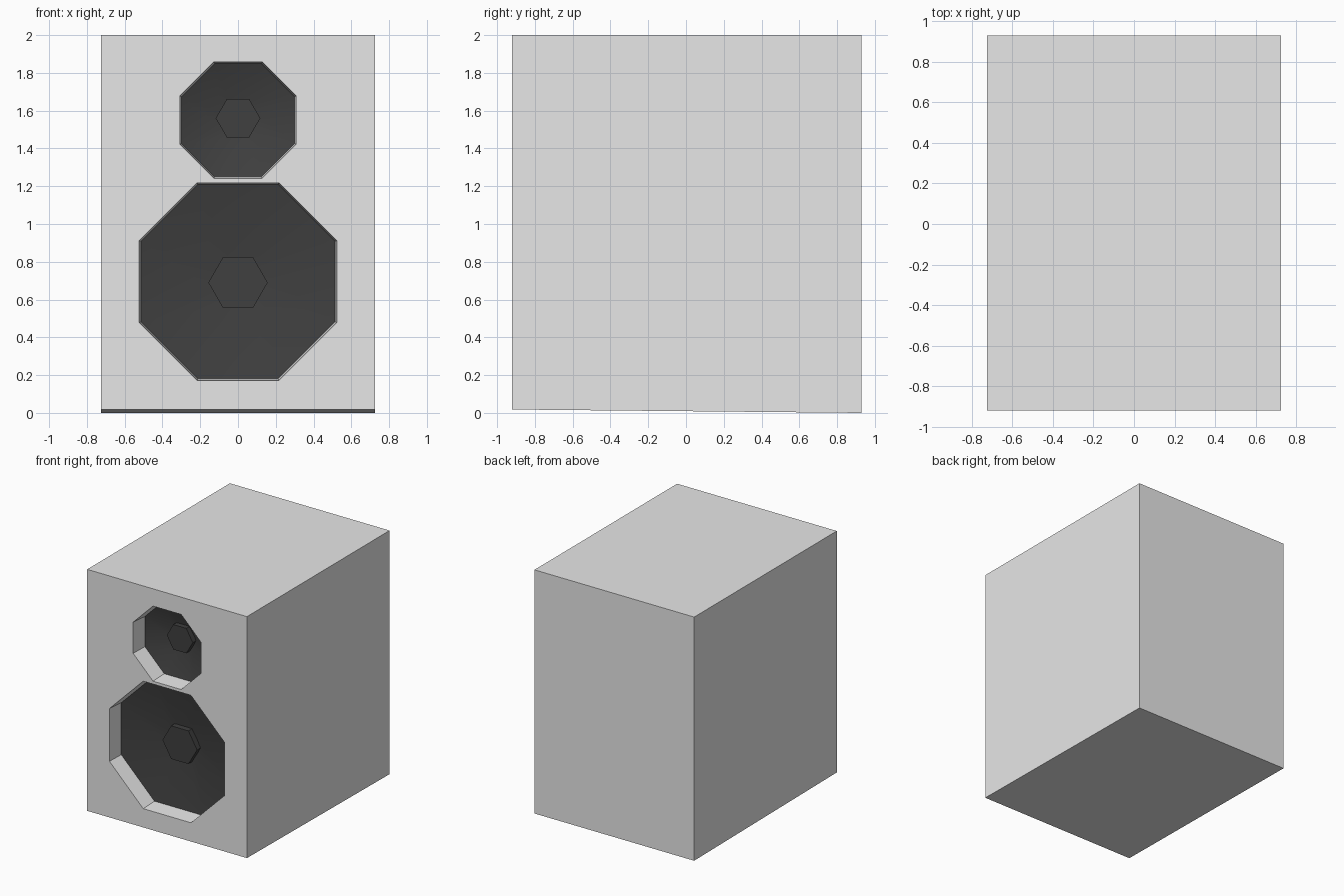
import bpy, bmesh, math

if "Cube" in bpy.data.objects:
    bpy.data.objects.remove(bpy.data.objects["Cube"])

FRONT, BACK, HALF_W = -0.92, 0.93, 0.725


def material(name, value):
    m = bpy.data.materials.new(name)
    m.diffuse_color = (value, value, value, 1)
    m.use_nodes = True
    m.node_tree.nodes["Principled BSDF"].inputs["Base Color"].default_value = m.diffuse_color
    return m


cabinet_grey = material("cabinet light grey", 0.8)
cone_black = material("cone charcoal", 0.05)


def make_object(name, bm, mat):
    bmesh.ops.recalc_face_normals(bm, faces=bm.faces)
    me = bpy.data.meshes.new(name)
    bm.to_mesh(me)
    bm.free()
    me.materials.append(mat)
    ob = bpy.data.objects.new(name, me)
    bpy.context.collection.objects.link(ob)
    return ob


def loft(name, rings, sides, turn, cz, mat, cap_first=True):
    """Skin polygon rings given as (corner radius, y) around a y axis at height cz."""
    bm = bmesh.new()
    loops = []
    for r, y in rings:
        loops.append([bm.verts.new((r * math.cos(turn + 2 * math.pi * i / sides), y,
                                    cz + r * math.sin(turn + 2 * math.pi * i / sides)))
                      for i in range(sides)])
    for a, b in zip(loops, loops[1:]):
        for i in range(sides):
            j = (i + 1) % sides
            bm.faces.new((a[i], a[j], b[j], b[i]))
    bm.faces.new(loops[-1])
    if cap_first:
        bm.faces.new(loops[0])
    return make_object(name, bm, mat)


# Cabinet, with its underside rising slightly towards the front
bm = bmesh.new()
bmesh.ops.create_cube(bm, size=1)
for v in bm.verts:
    front = v.co.y < 0
    v.co.x = math.copysign(HALF_W, v.co.x)
    v.co.y = FRONT if front else BACK
    v.co.z = 2.0 if v.co.z > 0 else (0.018 if front else 0.0)
cabinet = make_object("cabinet", bm, cabinet_grey)


# Drivers: tapered octagonal recess, dished cone and hexagonal dust cap
def driver(name, cz, apothem, cap_z, cap_r):
    k = 1 / math.cos(math.pi / 8)
    rim, floor = (apothem - 0.009) * k, FRONT + 0.14
    hub, hub_y = cap_r * 0.85, FRONT + 0.215
    slope = 0.009 * k / 0.14
    cutter = loft(name + "_cutter",
                  [(apothem * k + slope * 0.1, FRONT - 0.1), (rim, floor + 0.003), (hub, hub_y + 0.003)],
                  8, math.pi / 8, cz, cabinet_grey)
    cutter.hide_render = True
    mod = cabinet.modifiers.new("recess", "BOOLEAN")
    mod.operation, mod.solver, mod.object = "DIFFERENCE", "EXACT", cutter
    bpy.context.view_layer.objects.active = cabinet
    bpy.ops.object.modifier_apply(modifier=mod.name)
    bpy.data.objects.remove(cutter)

    cone = loft(name + "_cone", [(rim + 0.001, floor), (hub, hub_y)],
                8, math.pi / 8, cz, cone_black, cap_first=False)
    # the open bowl must face the front
    if sum(p.normal.y for p in cone.data.polygons) > 0:
        cone.data.flip_normals()
    for p in cone.data.polygons:
        p.use_smooth = True
    loft(name + "_dust_cap", [(cap_r, FRONT + 0.165), (cap_r, hub_y + 0.002)],
         6, 0, cap_z, cone_black)


driver("woofer", 0.695, 0.523, 0.69, 0.157)
driver("tweeter", 1.55, 0.308, 1.56, 0.118)
